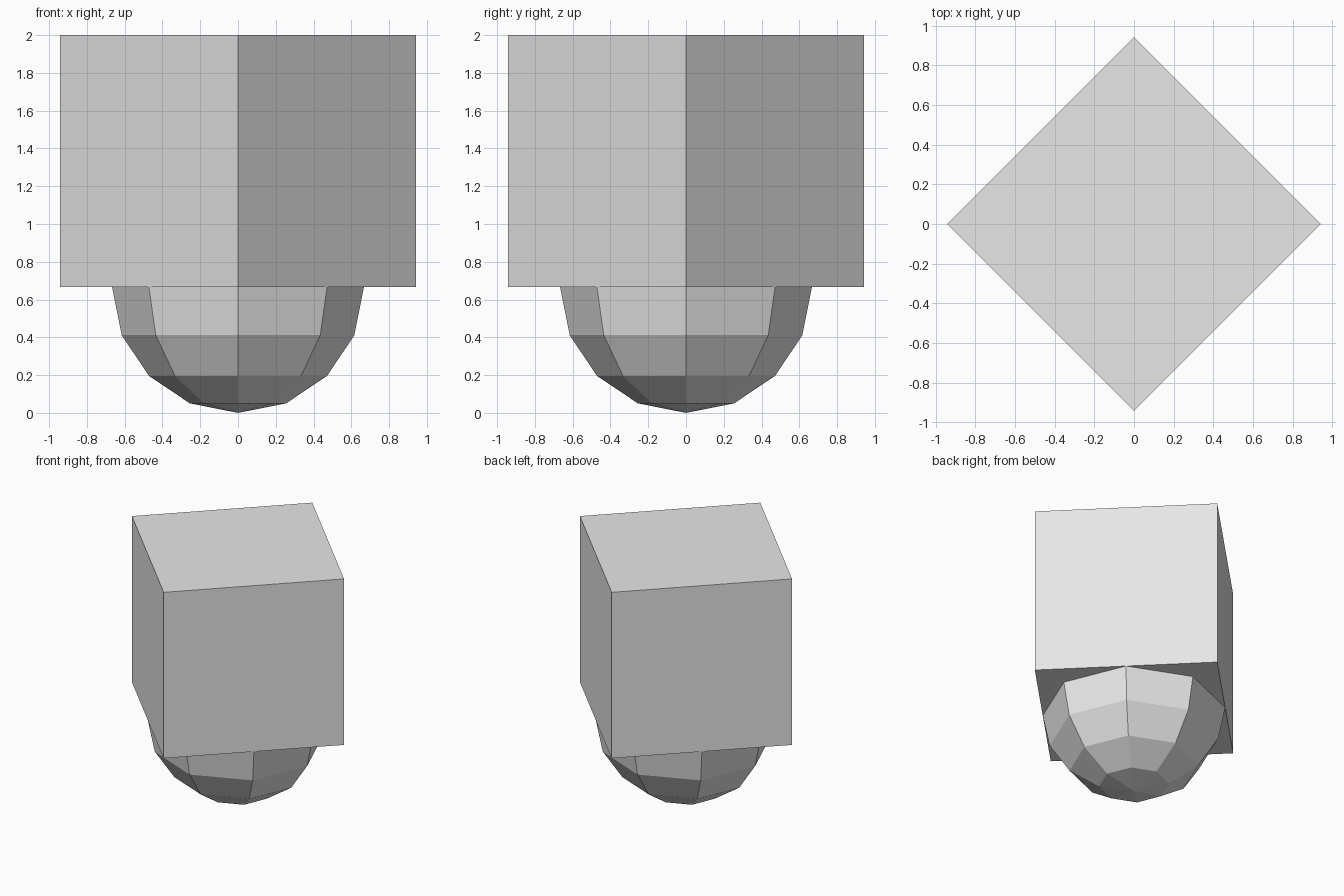
import bpy
from math import radians, sqrt

default = bpy.data.objects.get("Cube")
if default:
    bpy.data.objects.remove(default, do_unlink=True)

SIDE = 4 / 3          # block edge length
RADIUS = SIDE / 2     # dome radius, also the height of the block's underside

# One plain grey for both parts
GREY = (0.8, 0.8, 0.8, 1.0)
grey = bpy.data.materials.new("light grey")
grey.use_nodes = True
grey.diffuse_color = GREY
grey.node_tree.nodes["Principled BSDF"].inputs["Base Color"].default_value = GREY


def finish(name):
    """Name the active part, colour it and keep its facets flat."""
    part = bpy.context.object
    part.name = name
    part.data.materials.append(grey)
    bpy.ops.object.shade_flat()


# Block turned so that a corner faces the front
bpy.ops.mesh.primitive_cube_add(
    size=SIDE, location=(0, 0, RADIUS + SIDE / 2), rotation=(0, 0, radians(45)))
finish("block")

# Faceted ball set halfway into the underside of the block
bpy.ops.mesh.primitive_uv_sphere_add(
    segments=8, ring_count=8, radius=RADIUS, location=(0, 0, RADIUS))
finish("faceted_ball")
